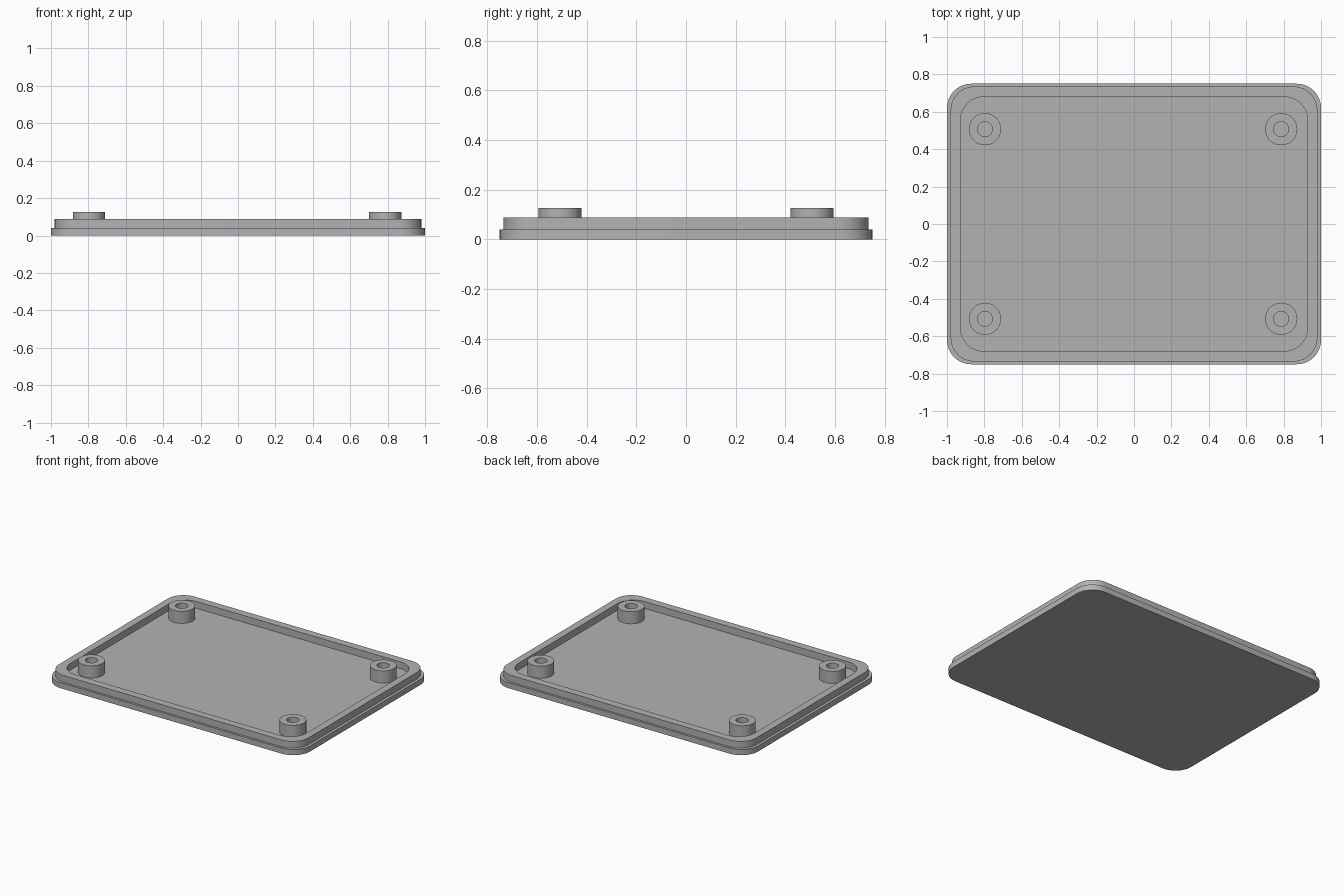
import bpy
import bmesh
from math import cos, sin, pi, radians

if "Cube" in bpy.data.objects:
    bpy.data.objects.remove(bpy.data.objects["Cube"], do_unlink=True)

BASE_TOP, LIP_TOP, BOSS_TOP = 0.04, 0.088, 0.126

grey = bpy.data.materials.new("grey plastic")
grey.use_nodes = True
colour = (0.45, 0.45, 0.45, 1)
grey.diffuse_color = colour
grey.node_tree.nodes["Principled BSDF"].inputs["Base Color"].default_value = colour


def rounded_ring(half_x, half_y, radius, z, steps=12):
    """Counter-clockwise rounded rectangle at height z."""
    points = []
    for corner, (sx, sy) in enumerate([(1, 1), (-1, 1), (-1, -1), (1, -1)]):
        for i in range(steps + 1):
            a = (corner + i / steps) * pi / 2
            points.append((sx * (half_x - radius) + radius * cos(a),
                           sy * (half_y - radius) + radius * sin(a), z))
    return points


def circle_ring(radius, z, steps=48):
    return [(radius * cos(2 * pi * i / steps), radius * sin(2 * pi * i / steps), z)
            for i in range(steps)]


def loft(name, rings, capped, location=(0, 0, 0)):
    """Skin consecutive rings, optionally closing the first and last."""
    bm = bmesh.new()
    loops = [[bm.verts.new(p) for p in ring] for ring in rings]
    for low, high in zip(loops, loops[1:]):
        n = len(low)
        for i in range(n):
            j = (i + 1) % n
            bm.faces.new((low[i], low[j], high[j], high[i]))
    if capped:
        bm.faces.new(loops[0][::-1])
        bm.faces.new(loops[-1])
    mesh = bpy.data.meshes.new(name)
    bm.to_mesh(mesh)
    bm.free()
    mesh.materials.append(grey)
    obj = bpy.data.objects.new(name, mesh)
    obj.location = location
    bpy.context.collection.objects.link(obj)
    bpy.ops.object.select_all(action="DESELECT")
    obj.select_set(True)
    bpy.context.view_layer.objects.active = obj
    bpy.ops.object.shade_smooth_by_angle(angle=radians(30))
    return obj


# Lid: base plate, stepped ledge, raised lip and recessed floor
base = (1.0, 0.75, 0.13)
lip = (0.98, 0.735, 0.125)
recess = (0.928, 0.68, 0.125)
loft("lid_plate", [
    rounded_ring(*base, 0),
    rounded_ring(*base, BASE_TOP),
    rounded_ring(*lip, BASE_TOP),
    rounded_ring(*lip, LIP_TOP),
    rounded_ring(*recess, LIP_TOP),
    rounded_ring(*recess, BASE_TOP),
], capped=True)

# Hollow screw bosses standing on the floor
for side, x in (("right", -0.797), ("left", 0.787)):
    for end, y in (("front", -0.507), ("back", 0.507)):
        loft(f"screw_boss_{end}_{side}", [
            circle_ring(0.086, BASE_TOP),
            circle_ring(0.086, BOSS_TOP),
            circle_ring(0.04, BOSS_TOP),
            circle_ring(0.04, BASE_TOP),
        ], capped=False, location=(x, y, 0))
